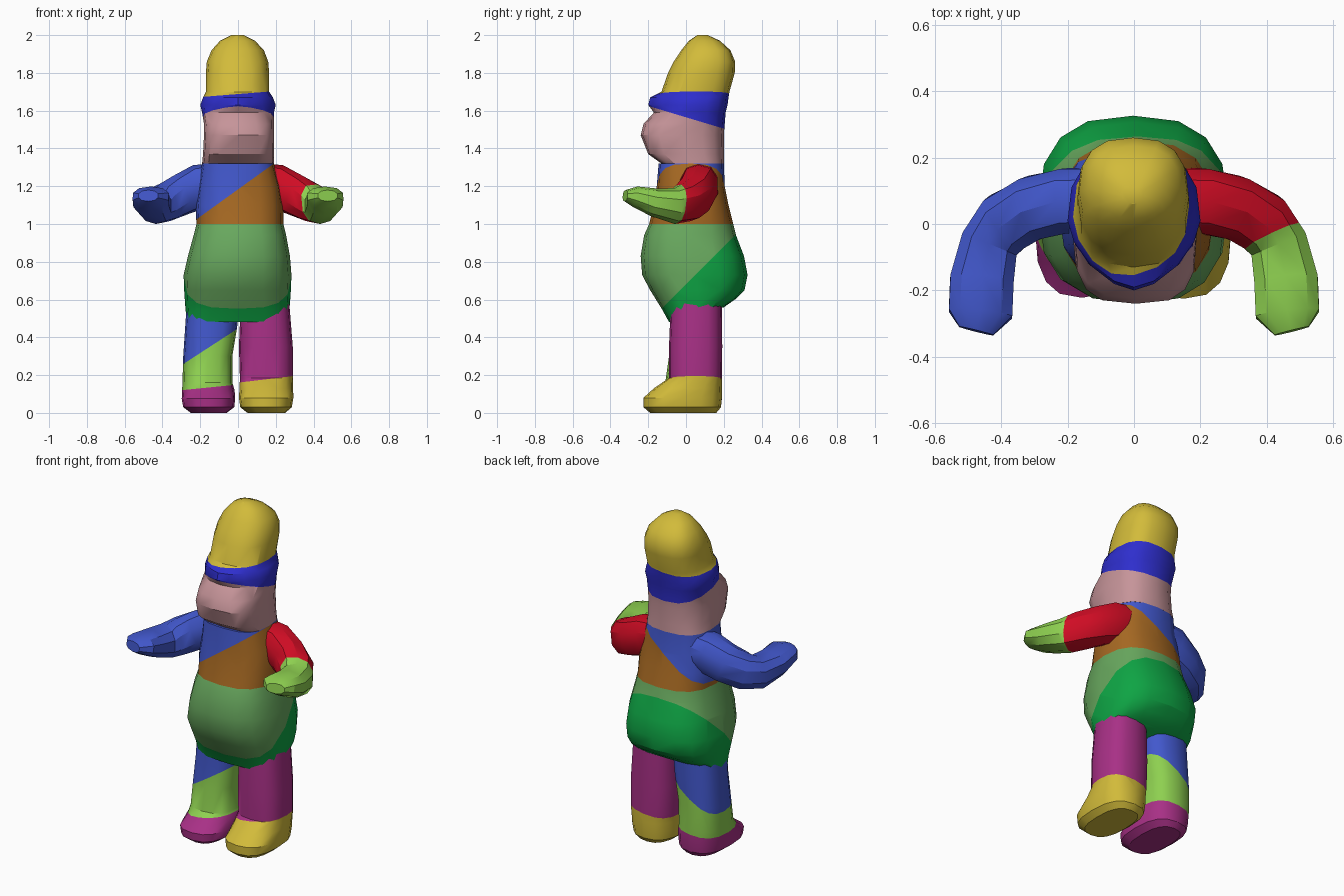
import bpy, bmesh
from math import cos, sin, pi, copysign, radians
from mathutils import Vector

if "Cube" in bpy.data.objects:
    bpy.data.objects.remove(bpy.data.objects["Cube"])


def make_material(name, *srgb):
    rgb = [(c / 255 / 12.92) if c < 11 else ((c / 255 + 0.055) / 1.055) ** 2.4 for c in srgb]
    m = bpy.data.materials.new(name)
    m.use_nodes = True
    m.diffuse_color = (*rgb, 1)
    m.node_tree.nodes["Principled BSDF"].inputs["Base Color"].default_value = (*rgb, 1)
    return m


YELLOW = make_material("yellow", 210, 187, 58)
NAVY = make_material("deep blue", 46, 46, 205)
PINK = make_material("dusty pink", 198, 148, 153)
BLUE = make_material("mid blue", 66, 88, 205)
BROWN = make_material("orange brown", 165, 104, 34)
RED = make_material("red", 208, 12, 36)
LIME = make_material("lime", 142, 208, 80)
SAGE = make_material("sage green", 104, 168, 94)
GREEN = make_material("bright green", 14, 164, 68)
PURPLE = make_material("purple", 168, 48, 134)


def outline(sides, front_exp=2.6, back_exp=2.6):
    """Unit superellipse points, starting at the front."""
    for i in range(sides):
        a = 2 * pi * i / sides - pi / 2
        c, s = cos(a), sin(a)
        p = 2 / (front_exp if s < 0 else back_exp)
        yield copysign(abs(c) ** p, c), copysign(abs(s) ** p, s)


def loft(name, rings, base, cuts=()):
    """Skin point rings; each cut (point, normal, material) colours its positive side."""
    bm = bmesh.new()
    loops = [[bm.verts.new(p) for p in ring] for ring in rings]
    n = len(loops[0])
    for lo, hi in zip(loops, loops[1:]):
        for i in range(n):
            j = (i + 1) % n
            bm.faces.new((lo[i], lo[j], hi[j], hi[i]))
    bm.faces.new(loops[0][::-1])
    bm.faces.new(loops[-1])
    for co, no, _ in cuts:
        bmesh.ops.bisect_plane(bm, geom=bm.verts[:] + bm.edges[:] + bm.faces[:],
                               plane_co=co, plane_no=no, dist=1e-5)
    bmesh.ops.recalc_face_normals(bm, faces=bm.faces[:])
    for f in bm.faces:
        for k, (co, no, _) in enumerate(cuts):
            if (f.calc_center_median() - Vector(co)).dot(Vector(no)) > 0:
                f.material_index = k + 1
    mesh = bpy.data.meshes.new(name)
    bm.to_mesh(mesh)
    bm.free()
    for m in [base] + [c[2] for c in cuts]:
        mesh.materials.append(m)
    ob = bpy.data.objects.new(name, mesh)
    bpy.context.collection.objects.link(ob)
    bpy.ops.object.select_all(action="DESELECT")
    ob.select_set(True)
    bpy.context.view_layer.objects.active = ob
    bpy.ops.object.shade_smooth_by_angle(angle=radians(32))
    return ob


def level(z, x0, x1, y0, y1, front_exp=2.6, tilt=0):
    """Horizontal ring spanning the given box, optionally tilted up to the back."""
    cx, cy, hx, hy = (x0 + x1) / 2, (y0 + y1) / 2, (x1 - x0) / 2, (y1 - y0) / 2
    return [(cx + hx * u, cy + hy * v, z + tilt * hy * v)
            for u, v in outline(16, front_exp)]


def tube(path):
    """Rings across a path of (centre, half width, half height)."""
    pts = [Vector(p[0]) for p in path]
    rings = []
    for i, (_, w, h) in enumerate(path):
        d = pts[min(i + 1, len(pts) - 1)] - pts[max(i - 1, 0)]
        side = d.cross(Vector((0, 0, 1))).normalized()
        up = side.cross(d).normalized()
        rings.append([pts[i] + side * w * u + up * h * v for u, v in outline(10, 2.3, 2.3)])
    return rings


# Head: face, blindfold-like band and tall domed top
loft("head", [
    level(1.32, -.19, .19, -.13, .2, 3.5),
    level(1.37, -.185, .19, -.2, .2, 3.5),
    level(1.47, -.18, .19, -.24, .2, 3.2),
    level(1.53, -.18, .19, -.225, .205, 2.8),
    level(1.59, -.19, .19, -.17, .21, 2.2),
    level(1.63, -.2, .2, -.2, .22, 1.6),
    level(1.67, -.185, .185, -.19, .225, 1.7),
    level(1.7, -.17, .165, -.13, .23, 2.4),
    level(1.8, -.17, .165, -.095, .258, 2.4),
    level(1.86, -.165, .16, -.065, .26, 2.2),
    level(1.92, -.14, .137, -.025, .235, 2.2),
    level(1.97, -.095, .09, .015, .18, 2.2),
    level(2.0, -.035, .03, .06, .115, 2),
], PINK, [((0, 0, 1.565), (0, .3, 1), NAVY), ((0, 0, 1.688), (-.08, 0, 1), YELLOW)])

# Torso with a diagonal sash colour over the right shoulder
loft("torso", [
    level(1.0, -.22, .24, -.195, .25),
    level(1.1, -.225, .24, -.17, .225),
    level(1.2, -.21, .225, -.155, .205),
    level(1.32, -.19, .19, -.145, .2, 3),
], BROWN, [((.19, 0, 1.32), (-.72, 0, 1), BLUE)])

# Bulging hips, split by a plane rising to the back
loft("hips", [
    level(.52, -.275, .265, -.09, .2, 3, .27),
    level(.575, -.28, .275, -.125, .265, 2.8, .15),
    level(.65, -.285, .28, -.19, .31),
    level(.73, -.288, .283, -.232, .326),
    level(.83, -.265, .275, -.24, .307),
    level(.94, -.235, .255, -.222, .265),
    level(1.0, -.22, .24, -.195, .25),
], SAGE, [((0, 0, .68), (0, 1, -1), GREEN)])

# Legs running down into the shoes
loft("left_leg", [
    level(0, .05, .25, -.19, .16),
    level(.03, .012, .285, -.225, .185),
    level(.08, .005, .293, -.225, .19),
    level(.13, .008, .292, -.17, .19, 2.2),
    level(.185, .01, .29, -.09, .19),
    level(.35, .005, .29, -.09, .192),
    level(.6, .015, .27, -.08, .19),
], PURPLE, [((.15, 0, .178), (.12, 0, -1), YELLOW)])

loft("right_leg", [
    level(0, -.25, -.06, -.18, .16),
    level(.03, -.29, -.02, -.22, .185),
    level(.075, -.298, -.015, -.222, .19),
    level(.12, -.296, -.018, -.16, .19, 2.2),
    level(.16, -.294, -.03, -.11, .19),
    level(.3, -.29, -.03, -.09, .19),
    level(.45, -.28, -.005, -.08, .19),
    level(.6, -.27, .01, -.08, .19),
], LIME, [((-.28, 0, .265), (-.65, 0, 1), BLUE), ((-.15, 0, .135), (.1, 0, -1), PURPLE)])

# Arms bent forward at the elbow; the left forearm has its own colour
ARM = [((.1, .07, 1.225), .1, .1), ((.2, .07, 1.2), .102, .118),
       ((.3, .05, 1.155), .1, .11), ((.385, .005, 1.115), .098, .105),
       ((.435, -.06, 1.095), .092, .095), ((.458, -.17, 1.115), .1, .075),
       ((.462, -.27, 1.145), .1, .055), ((.475, -.322, 1.15), .055, .03)]
for side, name, upper, fore in ((1, "left_arm", RED, LIME), (-1, "right_arm", BLUE, BLUE)):
    path = [((c[0] * side, *c[1:]), w, h) for c, w, h in ARM]
    loft(name, tube(path), upper, [((.43 * side, -.035, 1.1), (.5 * side, -1, .15), fore)]
         if fore != upper else ())
